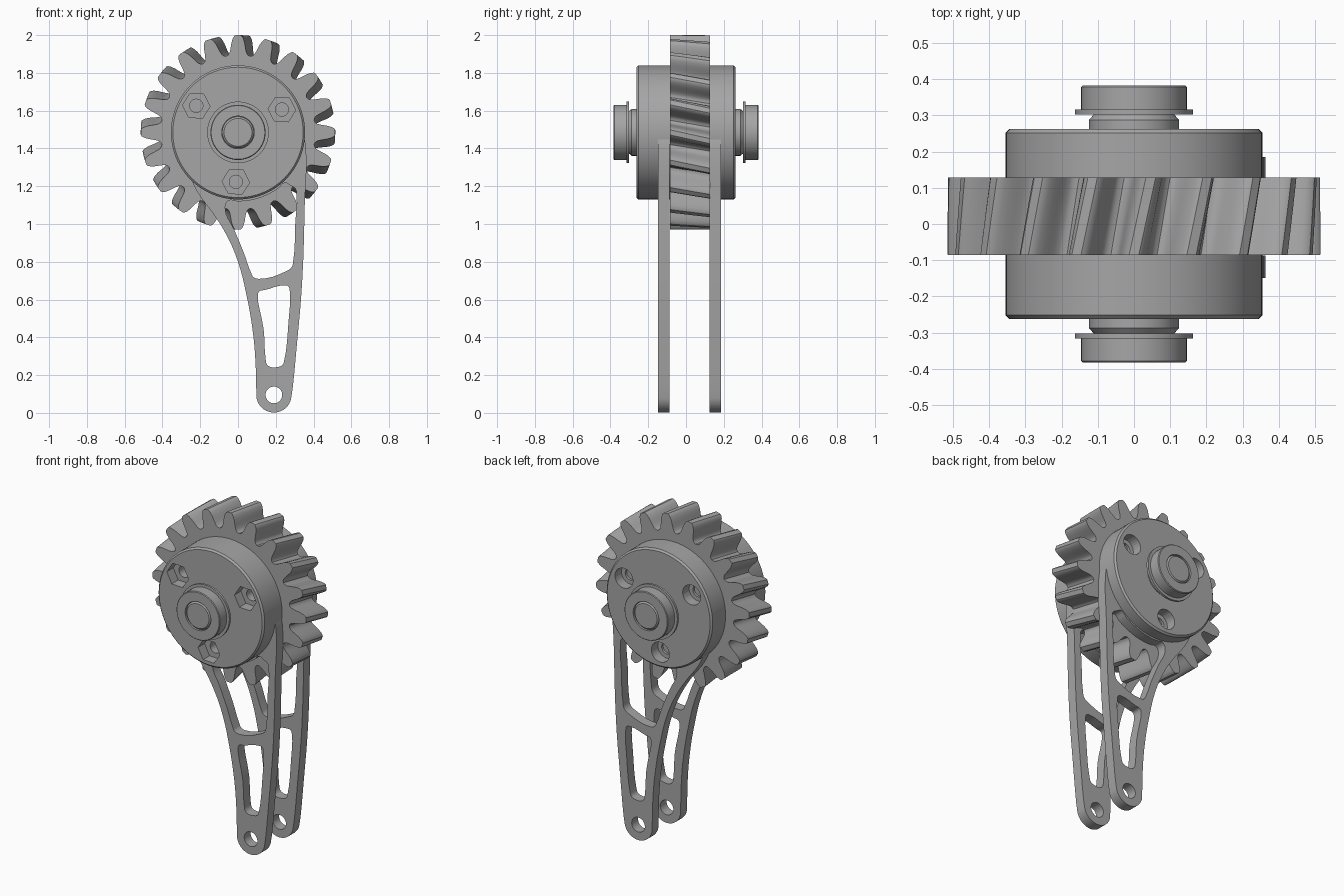
import bpy, bmesh
from math import sin, cos, pi, radians, sqrt
from mathutils import Vector

if "Cube" in bpy.data.objects:
    bpy.data.objects.remove(bpy.data.objects["Cube"])

AXIS_Z = 1.485      # height of the wheel axis
HUB_R = 0.355


def material(name, value):
    m = bpy.data.materials.new(name)
    m.use_nodes = True
    colour = (value, value, value, 1)
    m.diffuse_color = colour
    m.node_tree.nodes["Principled BSDF"].inputs["Base Color"].default_value = colour
    return m


steel = material("steel grey", 0.38)


def add_object(name, bm, smooth=True):
    bmesh.ops.recalc_face_normals(bm, faces=bm.faces)
    mesh = bpy.data.meshes.new(name)
    bm.to_mesh(mesh)
    bm.free()
    mesh.materials.append(steel)
    ob = bpy.data.objects.new(name, mesh)
    bpy.context.collection.objects.link(ob)
    if smooth:
        activate(ob)
        bpy.ops.object.shade_smooth_by_angle(angle=radians(30))
    return ob


def activate(ob):
    bpy.ops.object.select_all(action='DESELECT')
    ob.select_set(True)
    bpy.context.view_layer.objects.active = ob


def bridge(bm, a, b):
    n = len(a)
    for i in range(n):
        bm.faces.new((a[i], a[(i + 1) % n], b[(i + 1) % n], b[i]))


def lathe(name, profile, sides=64, x=0, z=AXIS_Z, turn=0.0, smooth=True):
    """Solid of revolution about the y direction from (radius, y) pairs."""
    bm = bmesh.new()
    rings = []
    for r, y in profile:
        angles = [turn + 2 * pi * i / sides for i in range(sides)]
        rings.append([bm.verts.new((x + r * cos(a), y, z + r * sin(a))) for a in angles])
    for a, b in zip(rings, rings[1:]):
        bridge(bm, a, b)
    bm.faces.new(rings[0])
    bm.faces.new(rings[-1])
    return add_object(name, bm, smooth)


def cut(target, cutter):
    cutter.hide_render = True
    mod = target.modifiers.new("cut", 'BOOLEAN')
    mod.operation = 'DIFFERENCE'
    mod.solver = 'EXACT'
    mod.object = cutter
    activate(target)
    bpy.ops.object.modifier_apply(modifier=mod.name)
    bpy.data.objects.remove(cutter)


# Hub with three bolt holes: hexagonal pockets in front, round ones behind
c, e = 0.01, 0.262
hub = lathe("hub", [(HUB_R - c, -e), (HUB_R, c - e), (HUB_R, e - c), (HUB_R - c, e)], 96)
for k in range(3):
    a = radians(-92.5 + 120 * k)
    x, z = 0.262 * cos(a), AXIS_Z + 0.262 * sin(a)
    for r, y0, y1, sides in ((0.035, -0.4, 0.4, 32), (0.073, -0.4, -0.2, 6), (0.06, 0.2, 0.4, 32)):
        cut(hub, lathe("hole_cutter", [(r, y0), (r, y1)], sides, x, z, a + pi / 6, False))
activate(hub)
bpy.ops.object.shade_smooth_by_angle(angle=radians(30))

# Flanged bushes and axle pin
for side, s in (("front", -1), ("back", 1)):
    lathe(side + "_bush", [(r, s * y) for r, y in (
        (0.124, 0.25), (0.124, 0.288), (0.112, 0.302), (0.163, 0.302), (0.163, 0.316),
        (0.146, 0.316), (0.146, 0.379), (0.142, 0.383), (0.086, 0.383), (0.086, 0.36))])
lathe("axle_pin", [(0.074, -0.383), (0.084, -0.373), (0.084, 0.373), (0.074, 0.383)])

# Helical gear rim
TEETH, LAYERS, TWIST = 20, 4, 0.09
flank = [(9, 0.408), (7.4, 0.412), (6.2, 0.422), (5.4, 0.438), (4.8, 0.455),
         (4.2, 0.475), (3.3, 0.496), (2.3, 0.51), (1.5, 0.515)]
tooth = [(-a, r) for a, r in flank] + [(a, r) for a, r in reversed(flank[1:])]
outline = [(radians(18 * t + a), r) for t in range(TEETH) for a, r in tooth]
bm = bmesh.new()
layers = []
for i in range(LAYERS + 1):
    f = i / LAYERS
    layers.append([bm.verts.new((r * sin(a + f * TWIST), -0.085 + 0.213 * f,
                                 AXIS_Z + r * cos(a + f * TWIST))) for a, r in outline])
for a, b in zip(layers, layers[1:]):
    bridge(bm, a, b)
inner = [[bm.verts.new((0.345 * sin(a + w), y, AXIS_Z + 0.345 * cos(a + w))) for a, r in outline]
         for y, w in ((-0.085, 0), (0.128, TWIST))]
bridge(bm, layers[0], inner[0])
bridge(bm, layers[-1], inner[1])
bridge(bm, inner[0], inner[1])
add_object("helical_gear", bm)


# Arm plates: outline, two windows and a pin hole
def hub_arc(start, end, radius, n):
    angles = [radians(start + (end - start) * i / (n - 1)) for i in range(n)]
    return [(radius * cos(a), AXIS_Z + radius * sin(a)) for a in angles]


def circle(x, z, r, start=0, end=360, n=24):
    return [(x + r * cos(radians(start + (end - start) * i / n)),
             z + r * sin(radians(start + (end - start) * i / n))) for i in range(n)]


edge = ([(0.314, 0.386), (0.34, 0.70), (0.354, 1.125), (0.36, 1.40)]
        + hub_arc(0, 222, 0.345, 12)
        + [(-0.214, 1.167), (-0.135, 1.06), (-0.06, 0.94), (0, 0.80),
           (0.045, 0.623), (0.077, 0.44), (0.092, 0.28)]
        + circle(0.19, 0.095, 0.093, 175, 365, 12))
upper_window = ([(-0.068, 1.085), (-0.02, 0.97), (0.03, 0.85), (0.068, 0.745), (0.083, 0.718),
                 (0.115, 0.71), (0.25, 0.748), (0.283, 0.77), (0.293, 0.81), (0.303, 1.0),
                 (0.31, 1.15), (0.302, 1.19), (0.278, 1.203)]
                + hub_arc(-47, -98, 0.365, 8))
lower_window = [(0.105, 0.625), (0.114, 0.645), (0.14, 0.65), (0.24, 0.675), (0.266, 0.67),
                (0.274, 0.645), (0.268, 0.49), (0.245, 0.28), (0.234, 0.252), (0.21, 0.243),
                (0.172, 0.243), (0.153, 0.257), (0.146, 0.29), (0.136, 0.44)]


def arm(name, y, thickness):
    curve = bpy.data.curves.new(name, 'CURVE')
    curve.dimensions = '2D'
    curve.fill_mode = 'BOTH'
    curve.extrude = thickness / 2
    curve.resolution_u = 4
    for points in (edge, upper_window, lower_window, circle(0.19, 0.095, 0.044)):
        spline = curve.splines.new('BEZIER')
        spline.bezier_points.add(len(points) - 1)
        spline.use_cyclic_u = True
        for p, (x, z) in zip(spline.bezier_points, points):
            p.co = (x, z, 0)
            p.handle_left_type = p.handle_right_type = 'AUTO'
    curve.materials.append(steel)
    ob = bpy.data.objects.new(name, curve)
    bpy.context.collection.objects.link(ob)
    ob.location.y = y
    ob.rotation_euler.x = pi / 2
    activate(ob)
    bpy.ops.object.convert(target='MESH')
    bpy.ops.object.shade_smooth_by_angle(angle=radians(30))


arm("front_arm", -0.118, 0.062)
arm("back_arm", 0.155, 0.061)
